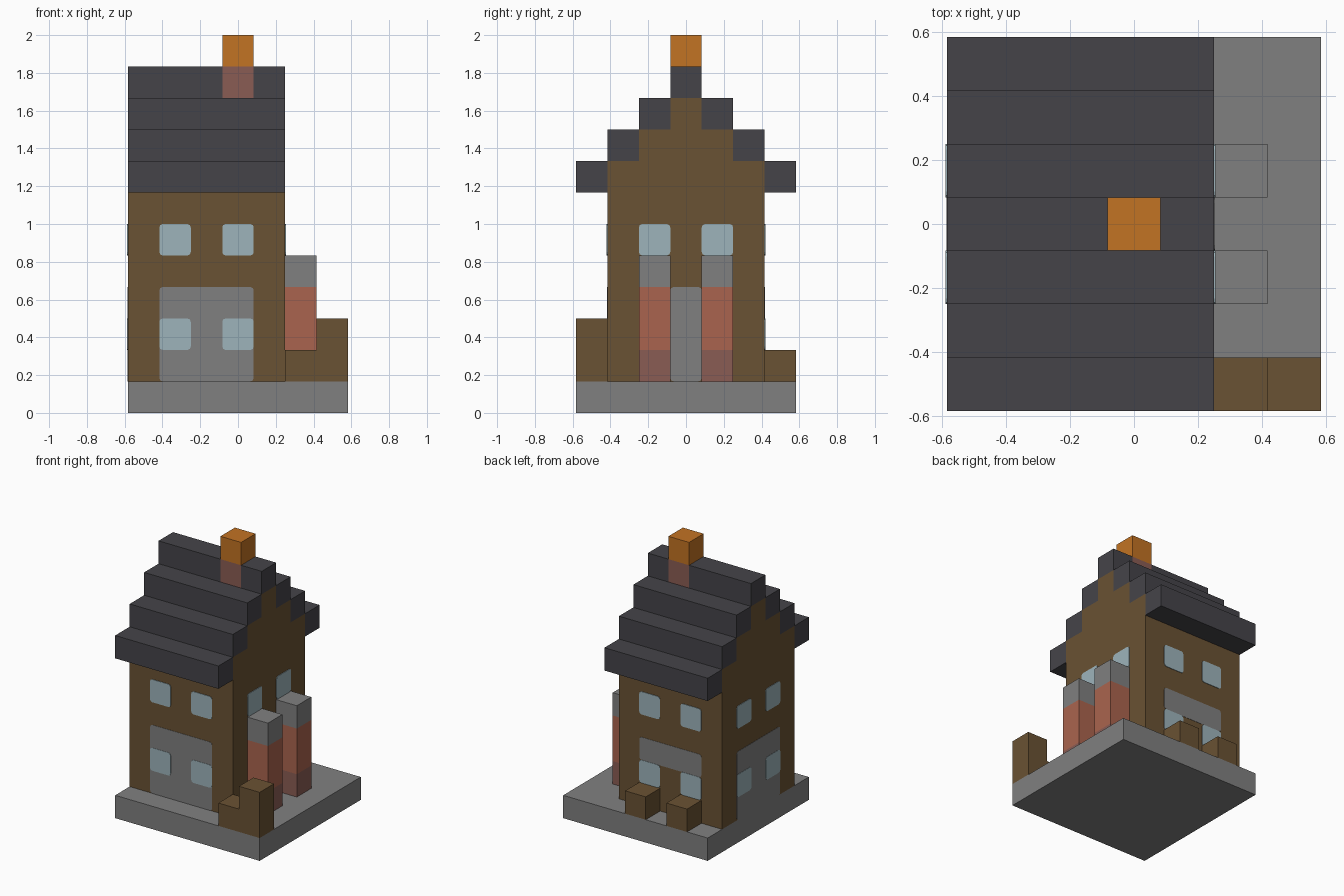
import bpy, bmesh, math
from mathutils import Matrix, Vector

U = 1 / 6            # size of one building block
HALF = 3.5           # half the plot, in blocks
WALL = 2.5           # half the house footprint, in blocks

cube = bpy.data.objects.get("Cube")
if cube:
    bpy.data.objects.remove(cube, do_unlink=True)


def material(name, rgb):
    lin = [((c / 255 + 0.055) / 1.055) ** 2.4 for c in rgb]
    m = bpy.data.materials.new(name)
    m.use_nodes = True
    m.diffuse_color = (*lin, 1)
    m.node_tree.nodes["Principled BSDF"].inputs["Base Color"].default_value = (*lin, 1)
    return m


STONE = material("grey stone", (128, 128, 128))
WOOD = material("brown wood", (106, 82, 51))
SLATE = material("dark slate", (69, 68, 73))
GLASS = material("pale blue glass", (157, 180, 187))
BRICK = material("red brick", (170, 100, 78))
OLD_BRICK = material("dull brick", (138, 92, 84))
FIRE = material("orange fire", (194, 115, 35))


def add(name, bm, mat):
    bmesh.ops.recalc_face_normals(bm, faces=bm.faces)
    mesh = bpy.data.meshes.new(name)
    bm.to_mesh(mesh)
    bm.free()
    mesh.materials.append(mat)
    obj = bpy.data.objects.new(name, mesh)
    bpy.context.collection.objects.link(obj)
    return obj


def box_mesh(lo, hi):
    lo, hi = Vector(lo), Vector(hi)
    bm = bmesh.new()
    bmesh.ops.create_cube(bm, size=1)
    bmesh.ops.scale(bm, vec=hi - lo, verts=bm.verts)
    bmesh.ops.translate(bm, vec=(lo + hi) / 2, verts=bm.verts)
    return bm


def block(name, x, y, z, mat):
    """Box given by ranges counted in blocks from the plot's corner."""
    lo, hi = [((a[0] - HALF) * U, (b[0] - HALF) * U, c[0] * U)
              for a, b, c in [(x, y, z)]][0], \
             ((x[1] - HALF) * U, (y[1] - HALF) * U, z[1] * U)
    return add(name, box_mesh(lo, hi), mat)


def plate(name, side, u, z, depth, mat):
    """Thin round-cornered plate on one wall; side counts quarter turns."""
    bm = box_mesh((u[0] * U, -WALL * U - depth, z[0] * U),
                  (u[1] * U, -WALL * U, z[1] * U))
    corners = [e for e in bm.edges
               if abs(e.verts[0].co.y - e.verts[1].co.y) > depth / 2]
    bmesh.ops.bevel(bm, geom=corners, offset=0.018, segments=2,
                    profile=0.5, affect='EDGES')
    turn = Matrix.Rotation(side * math.pi / 2, 4, 'Z')
    bm.transform(Matrix.Translation((-U, 0, 0)) @ turn)
    return add(name, bm, mat)


# Ground slab
block("ground_slab", (0, 7), (0, 7), (0, 1), STONE)

# House body: stepped gable profile run along x
half_profile = [(2.5, 1), (2.5, 8), (1.5, 8), (1.5, 9), (0.5, 9), (0.5, 10)]
profile = half_profile + [(-y, z) for y, z in reversed(half_profile)]
bm = bmesh.new()
face = bm.faces.new([bm.verts.new((-HALF * U, y * U, z * U)) for y, z in profile])
run = bmesh.ops.extrude_face_region(bm, geom=[face])
bmesh.ops.translate(bm, vec=(2 * WALL * U, 0, 0),
                    verts=[v for v in run["geom"] if isinstance(v, bmesh.types.BMVert)])
add("house_walls", bm, WOOD)

# Stepped roof courses, mirrored front to back
for i in range(3):
    block(f"roof_course_front_{i}", (0, 5), (i, i + 1), (7 + i, 8 + i), SLATE)
    block(f"roof_course_back_{i}", (0, 5), (6 - i, 7 - i), (7 + i, 8 + i), SLATE)
block("roof_ridge_right", (0, 3), (3, 4), (10, 11), SLATE)
block("roof_ridge_left", (4, 5), (3, 4), (10, 11), SLATE)

# Chimney
block("chimney_base", (3, 4), (3, 4), (10, 11), OLD_BRICK)
block("chimney_fire", (3, 4), (3, 4), (11, 12), FIRE)

# Wall panels and windows
FRONT, LEFT, BACK, RIGHT = range(4)
panels = {FRONT: ((-1.5, 1.5), (1, 4)), LEFT: ((-0.5, 0.5), (1, 4)),
          BACK: ((-1.5, 1.5), (3, 4)), RIGHT: ((-1.5, 1.5), (1, 4))}
for side, (u, z) in panels.items():
    plate(f"stone_panel_{side}", side, u, z, 0.002, STONE)
    for c in (-1, 1):
        span = (c - 0.5, c + 0.5)
        plate(f"upper_window_{side}", side, span, (5, 6), 0.004, GLASS)
        if side != LEFT:
            plate(f"lower_window_{side}", side, span, (2, 3), 0.004, GLASS)

# Brick pillars beside the house
for y in (2, 4):
    block("pillar_foot", (5, 6), (y, y + 1), (1, 2), OLD_BRICK)
    block("pillar_shaft", (5, 6), (y, y + 1), (2, 4), BRICK)
    block("pillar_cap", (5, 6), (y, y + 1), (4, 5), STONE)

# Wooden crates
block("front_crate_low", (5, 6), (0, 1), (1, 2), WOOD)
block("front_crate_tall", (6, 7), (0, 1), (1, 3), WOOD)
for x in (1, 3):
    block("back_crate", (x, x + 1), (6, 7), (1, 2), WOOD)
